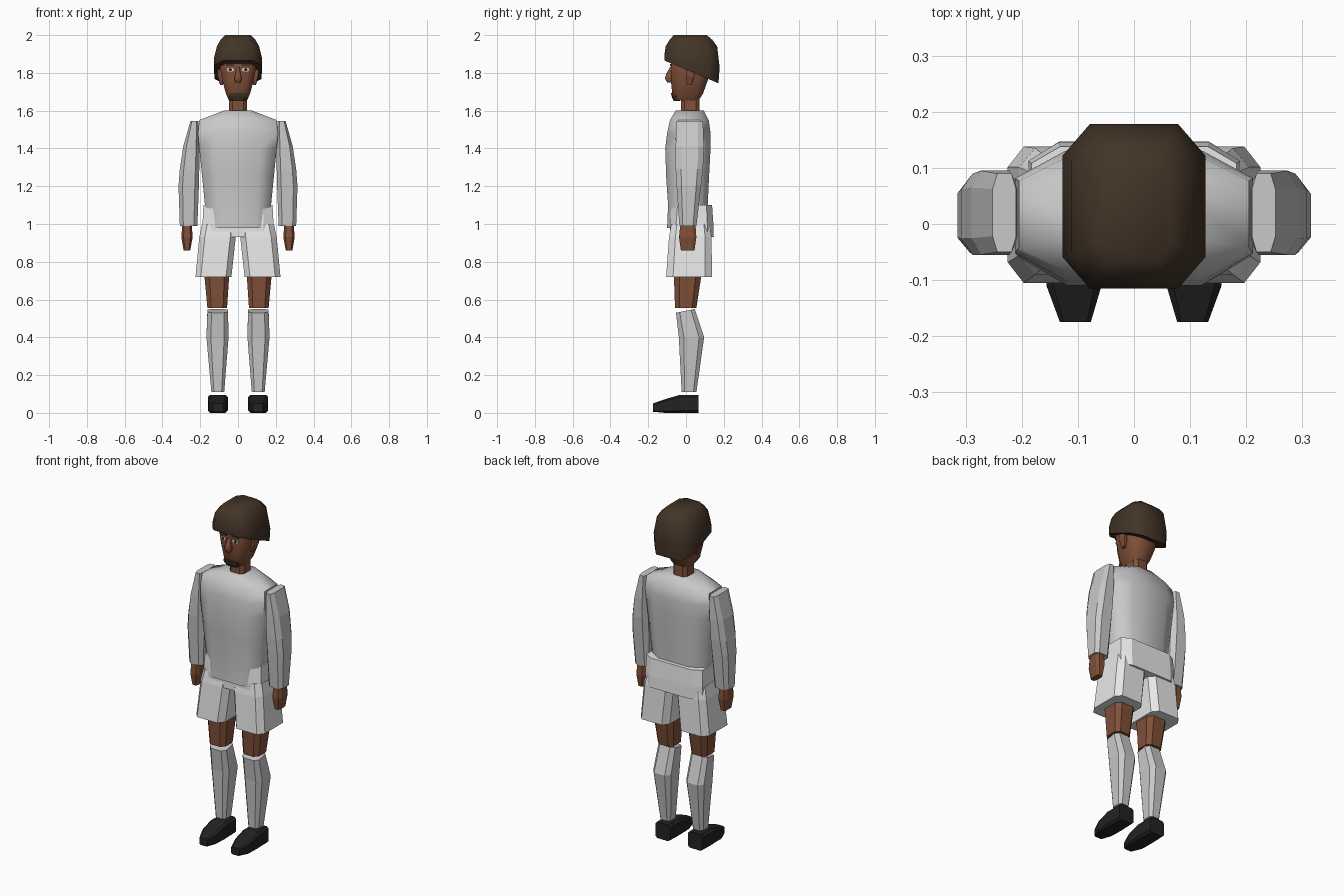
import bpy, bmesh, math


def material(name, rgb):
    m = bpy.data.materials.new(name)
    m.diffuse_color = (*rgb, 1)
    return m


SHIRT = material("light_grey_cloth", (0.58, 0.58, 0.58))
SHORTS = material("white_cloth", (0.87, 0.87, 0.87))
SKIN = material("brown_skin", (0.22, 0.08, 0.04))
HAIR = material("dark_brown_hair", (0.055, 0.034, 0.02))
SHOE = material("black_leather", (0.016, 0.016, 0.017))
WHITE = material("eye_white", (0.7, 0.68, 0.62))


def loft(name, mat, sections, corner=0.4, axis="z", mirror=False, smooth=None):
    """Skin chamfered rectangles (pos, u0, u1, v0, v1, tilt) along an axis."""
    bm = bmesh.new()
    rings = []
    for s in sections:
        pos, u0, u1, v0, v1 = s[:5]
        tilt = s[5] if len(s) > 5 else 0
        cu, cv, a, b = (u0 + u1) / 2, (v0 + v1) / 2, (u1 - u0) / 2, (v1 - v0) / 2
        k = 1 - corner
        ring = []
        for p, q in ((1, -k), (1, k), (k, 1), (-k, 1), (-1, k), (-1, -k), (-k, -1), (k, -1)):
            u, v = cu + a * p, cv + b * q
            w = pos + tilt * (v - cv)
            ring.append(bm.verts.new((u, v, w) if axis == "z" else (u, w, v)))
        rings.append(ring)
    for r, t in zip(rings, rings[1:]):
        for i in range(8):
            j = (i + 1) % 8
            bm.faces.new((r[i], r[j], t[j], t[i]))
    bm.faces.new(rings[0][::-1])
    bm.faces.new(rings[-1])
    bmesh.ops.recalc_face_normals(bm, faces=bm.faces)
    me = bpy.data.meshes.new(name)
    bm.to_mesh(me)
    bm.free()
    me.materials.append(mat)
    if smooth:
        me.shade_smooth()
        me.set_sharp_from_angle(angle=math.radians(smooth))
    ob = bpy.data.objects.new(name, me)
    bpy.context.collection.objects.link(ob)
    if mirror:
        ob.modifiers.new("mirror", "MIRROR")
    return ob


# Shirt body
loft("shirt", SHIRT, [
    (0.98, -0.17, 0.17, -0.10, 0.11), (1.10, -0.175, 0.175, -0.095, 0.115),
    (1.25, -0.19, 0.19, -0.105, 0.122), (1.40, -0.205, 0.205, -0.11, 0.13),
    (1.48, -0.212, 0.212, -0.10, 0.13), (1.55, -0.205, 0.205, -0.085, 0.12),
    (1.60, -0.075, 0.075, -0.055, 0.095)], 0.42, smooth=60)

# Sleeves and hands
loft("sleeve", SHIRT, [
    (0.99, 0.215, 0.308, -0.035, 0.055), (1.20, 0.207, 0.315, -0.05, 0.08),
    (1.29, 0.205, 0.308, -0.055, 0.09), (1.41, 0.205, 0.29, -0.055, 0.095),
    (1.545, 0.21, 0.252, -0.05, 0.09)], 0.4, mirror=True)
loft("hand", SKIN, [
    (0.86, 0.253, 0.288, -0.027, 0.045), (0.93, 0.24, 0.30, -0.037, 0.055),
    (1.0, 0.245, 0.295, -0.03, 0.05)], 0.4, mirror=True)

# Shorts
loft("shorts_waist", SHORTS, [
    (0.93, -0.185, 0.185, -0.085, 0.147), (1.0, -0.188, 0.188, -0.085, 0.145),
    (1.10, -0.183, 0.183, -0.075, 0.138)], 0.28)
loft("shorts_leg", SHORTS, [
    (0.72, 0.035, 0.225, -0.105, 0.138), (0.93, 0.012, 0.205, -0.09, 0.135),
    (1.0, 0.008, 0.19, -0.078, 0.125)], 0.3, mirror=True)

# Legs, socks and shoes
loft("thigh", SKIN, [
    (0.555, 0.058, 0.162, -0.058, 0.055), (0.75, 0.045, 0.18, -0.065, 0.085)],
    0.4, mirror=True)
loft("sock", SHIRT, [
    (0.11, 0.073, 0.141, -0.023, 0.055), (0.40, 0.05, 0.167, -0.038, 0.096),
    (0.54, 0.053, 0.162, -0.053, 0.046, 0.2)], 0.4, mirror=True)
loft("shoe", SHOE, [
    (-0.175, 0.077, 0.132, 0.006, 0.05), (-0.11, 0.058, 0.156, 0.0, 0.073),
    (-0.03, 0.054, 0.16, 0.0, 0.096), (0.066, 0.058, 0.156, 0.0, 0.096)],
    0.25, axis="y", mirror=True)

# Neck and head
loft("neck", SKIN, [
    (1.57, -0.048, 0.048, -0.028, 0.072), (1.72, -0.045, 0.045, -0.026, 0.072)], 0.4)
loft("head", SKIN, [
    (1.652, -0.045, 0.045, -0.06, 0.06, -0.12), (1.69, -0.064, 0.064, -0.073, 0.09),
    (1.76, -0.083, 0.083, -0.08, 0.115), (1.85, -0.1, 0.1, -0.08, 0.13),
    (1.92, -0.085, 0.085, -0.07, 0.11)], 0.4, smooth=50)
loft("ear", SKIN, [
    (1.735, 0.078, 0.094, 0.005, 0.03), (1.78, 0.08, 0.11, 0.0, 0.045),
    (1.83, 0.09, 0.113, 0.0, 0.05)], 0.4, mirror=True)
loft("nose", SKIN, [
    (1.75, -0.013, 0.013, -0.1, -0.07), (1.77, -0.02, 0.02, -0.112, -0.07),
    (1.795, -0.013, 0.013, -0.105, -0.07), (1.83, -0.008, 0.008, -0.085, -0.07)],
    0.4, smooth=50)

# Face details
loft("eye", WHITE, [(-0.084, 0.022, 0.06, 1.808, 1.826), (-0.077, 0.022, 0.06, 1.808, 1.826)],
     0.5, axis="y", mirror=True)
loft("iris", SHOE, [(-0.086, 0.033, 0.049, 1.809, 1.825), (-0.08, 0.033, 0.049, 1.809, 1.825)],
     0.4, axis="y", mirror=True)
loft("eyebrow", HAIR, [(-0.086, 0.018, 0.062, 1.836, 1.848), (-0.077, 0.018, 0.062, 1.836, 1.848)],
     0.3, axis="y", mirror=True)
loft("beard", HAIR, [
    (1.652, -0.035, 0.035, -0.066, -0.03), (1.675, -0.046, 0.046, -0.076, -0.045),
    (1.693, -0.042, 0.042, -0.08, -0.05)], 0.4)

# Hair cap with a rim that drops towards the back
loft("hair", HAIR, [
    (1.805, -0.125, 0.125, -0.114, 0.172, -0.42), (1.86, -0.127, 0.127, -0.115, 0.178, -0.2),
    (1.94, -0.112, 0.112, -0.108, 0.165), (1.975, -0.092, 0.092, -0.087, 0.14),
    (2.0, -0.068, 0.068, -0.065, 0.11)], 0.38, smooth=50)
